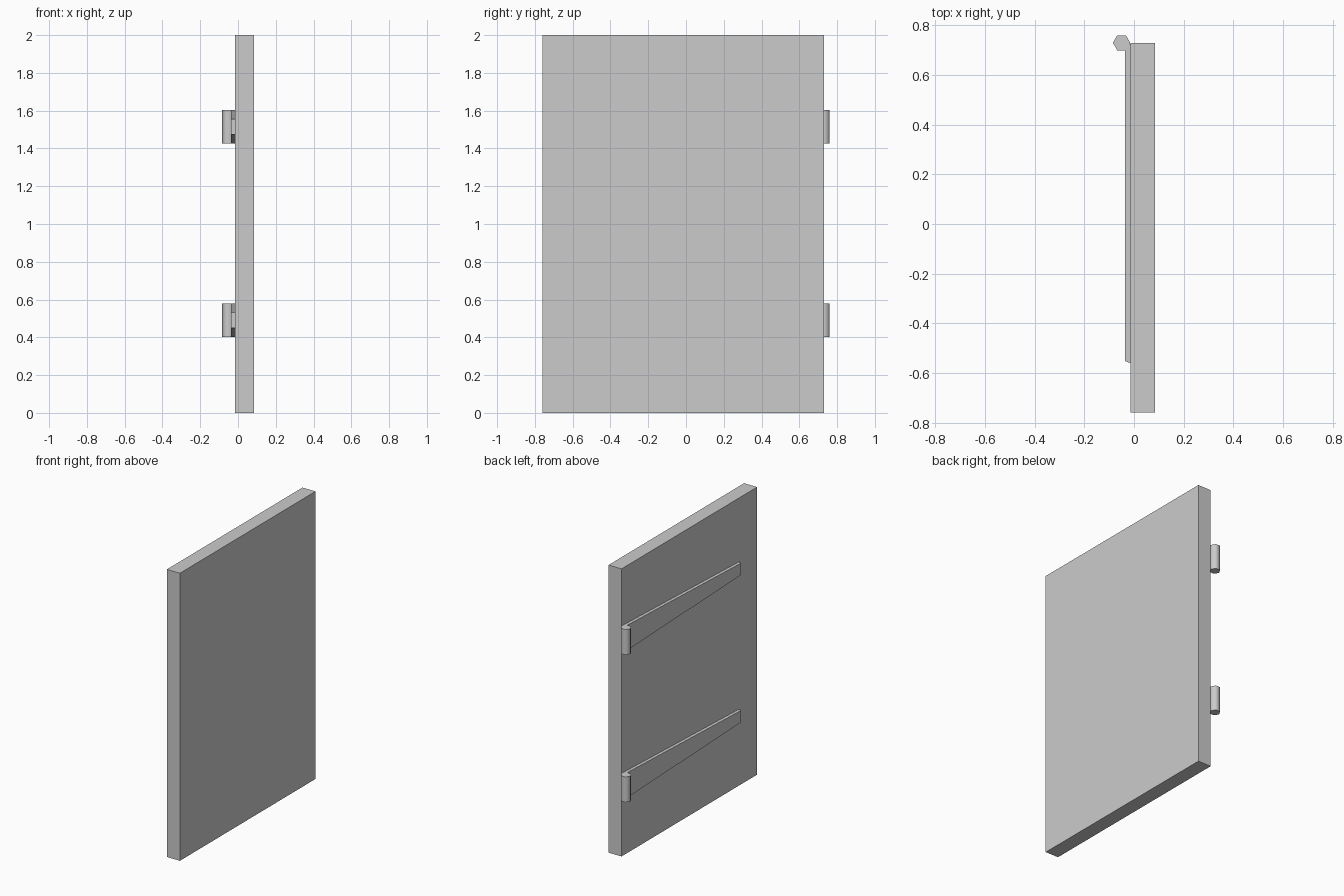
import bpy
import bmesh
import math

if "Cube" in bpy.data.objects:
    bpy.data.objects.remove(bpy.data.objects["Cube"], do_unlink=True)

grey = bpy.data.materials.new("light_grey")
grey.use_nodes = True
grey.diffuse_color = (0.6, 0.6, 0.6, 1)
grey.node_tree.nodes["Principled BSDF"].inputs["Base Color"].default_value = (0.6, 0.6, 0.6, 1)


def box(name, x0, x1, y0, y1, z0, z1):
    bpy.ops.mesh.primitive_cube_add(size=1, location=((x0 + x1) / 2, (y0 + y1) / 2, (z0 + z1) / 2))
    ob = bpy.context.object
    ob.name = name
    ob.scale = (x1 - x0, y1 - y0, z1 - z0)
    bpy.ops.object.transform_apply(location=False, rotation=False, scale=True)
    ob.data.materials.append(grey)
    return ob


def hinge(label, z):
    # Strap: narrows in height towards its free end, which is slightly chamfered
    strap = box(label + "_hinge_strap", -0.037, -0.015, -0.56, 0.725, z - 0.088, z + 0.088)
    for v in strap.data.vertices:
        if v.co.y < 0:
            v.co.z *= 0.47
            if v.co.x < 0:
                v.co.y += 0.008
    # Barrel: six-sided pin housing at the hinge edge
    bpy.ops.mesh.primitive_cylinder_add(vertices=6, radius=0.035, depth=0.176,
                                        location=(-0.05, 0.73, z), rotation=(0, 0, math.radians(30)))
    barrel = bpy.context.object
    barrel.name = label + "_hinge_barrel"
    barrel.data.materials.append(grey)
    bpy.ops.object.shade_smooth_by_angle(angle=math.radians(65))


# Door panel
box("door_panel", -0.015, 0.085, -0.76, 0.73, 0, 2)

# Hinges
hinge("lower", 0.49)
hinge("upper", 1.515)
